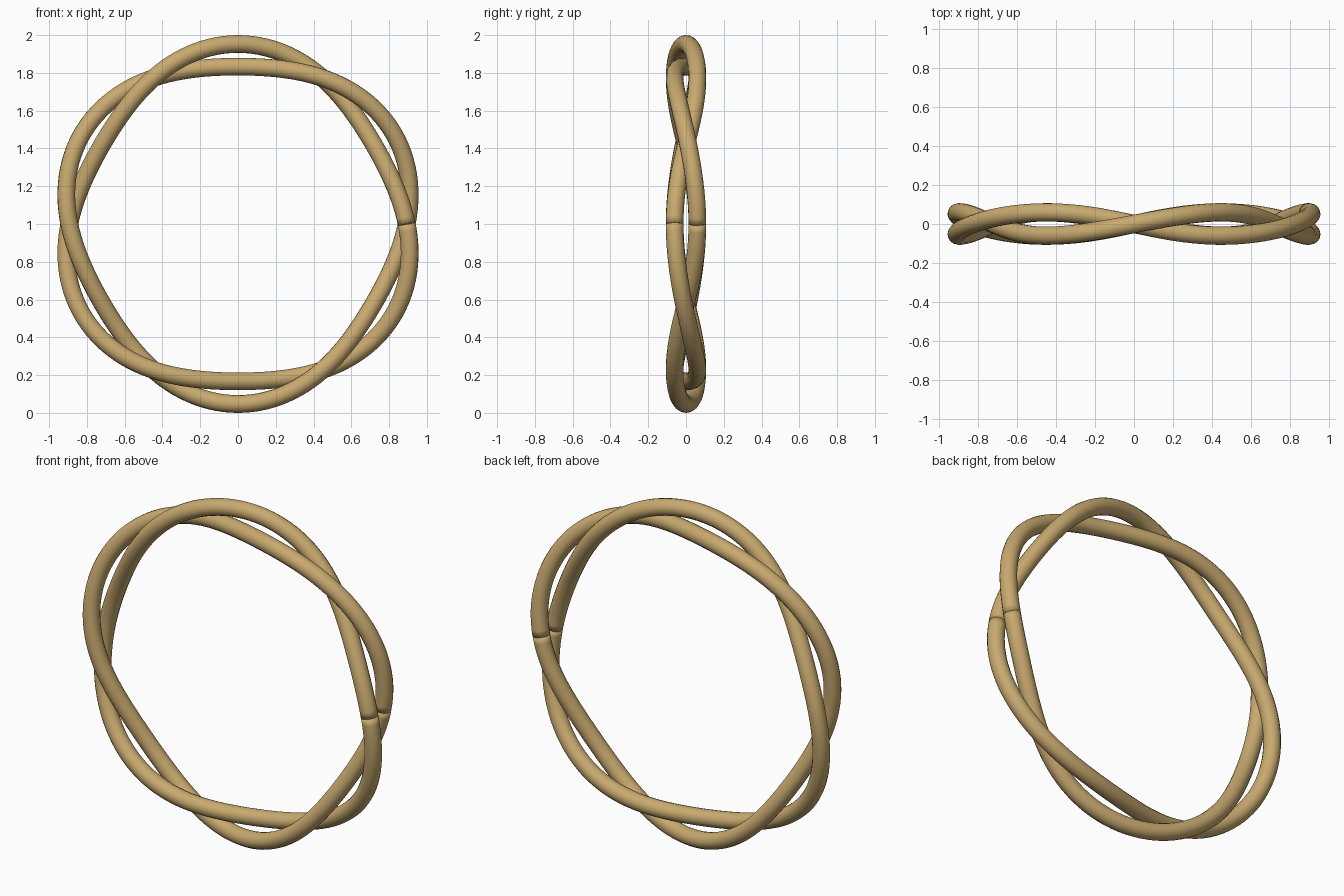
import bpy, bmesh, math

if "Cube" in bpy.data.objects:
    bpy.data.objects.remove(bpy.data.objects["Cube"])

RING, TWIST, TUBE = 0.893, 0.0600, 0.047   # ring radius, strand offset, strand thickness
TURNS, STEPS, GAP = 3, 160, 0.001

mat = bpy.data.materials.new("tan")
mat.diffuse_color = (0.58, 0.40, 0.16, 1)
mat.use_nodes = True
mat.node_tree.nodes["Principled BSDF"].inputs["Base Color"].default_value = mat.diffuse_color


def strand(name, side):
    # Path winding three times around the ring, open at the joint on the right
    curve = bpy.data.curves.new(name, 'CURVE')
    curve.dimensions = '3D'
    curve.bevel_depth = TUBE
    curve.bevel_resolution = 6
    curve.use_fill_caps = True
    spline = curve.splines.new('POLY')
    spline.points.add(STEPS)
    for i, p in enumerate(spline.points):
        a = GAP + (2 * math.pi - 2 * GAP) * i / STEPS
        rad = RING + side * TWIST * math.sin(TURNS * a)
        y = side * TWIST * math.cos(TURNS * a)
        p.co = (rad * math.cos(a), y, 1 + rad * math.sin(a), 1)
    obj = bpy.data.objects.new(name, curve)
    bpy.context.collection.objects.link(obj)

    # Turn into a mesh and weld the end caps so the joint shades softly
    bpy.ops.object.select_all(action='DESELECT')
    obj.select_set(True)
    bpy.context.view_layer.objects.active = obj
    bpy.ops.object.convert(target='MESH')
    obj = bpy.context.object
    bm = bmesh.new()
    bm.from_mesh(obj.data)
    bmesh.ops.remove_doubles(bm, verts=bm.verts, dist=0.0002)
    bmesh.ops.recalc_face_normals(bm, faces=bm.faces)
    for f in bm.faces:
        f.smooth = True
    for e in bm.edges:
        e.smooth = True
    bm.to_mesh(obj.data)
    bm.free()
    obj.data.materials.clear()
    obj.data.materials.append(mat)


strand("twisted_strand_back", 1)
strand("twisted_strand_front", -1)
